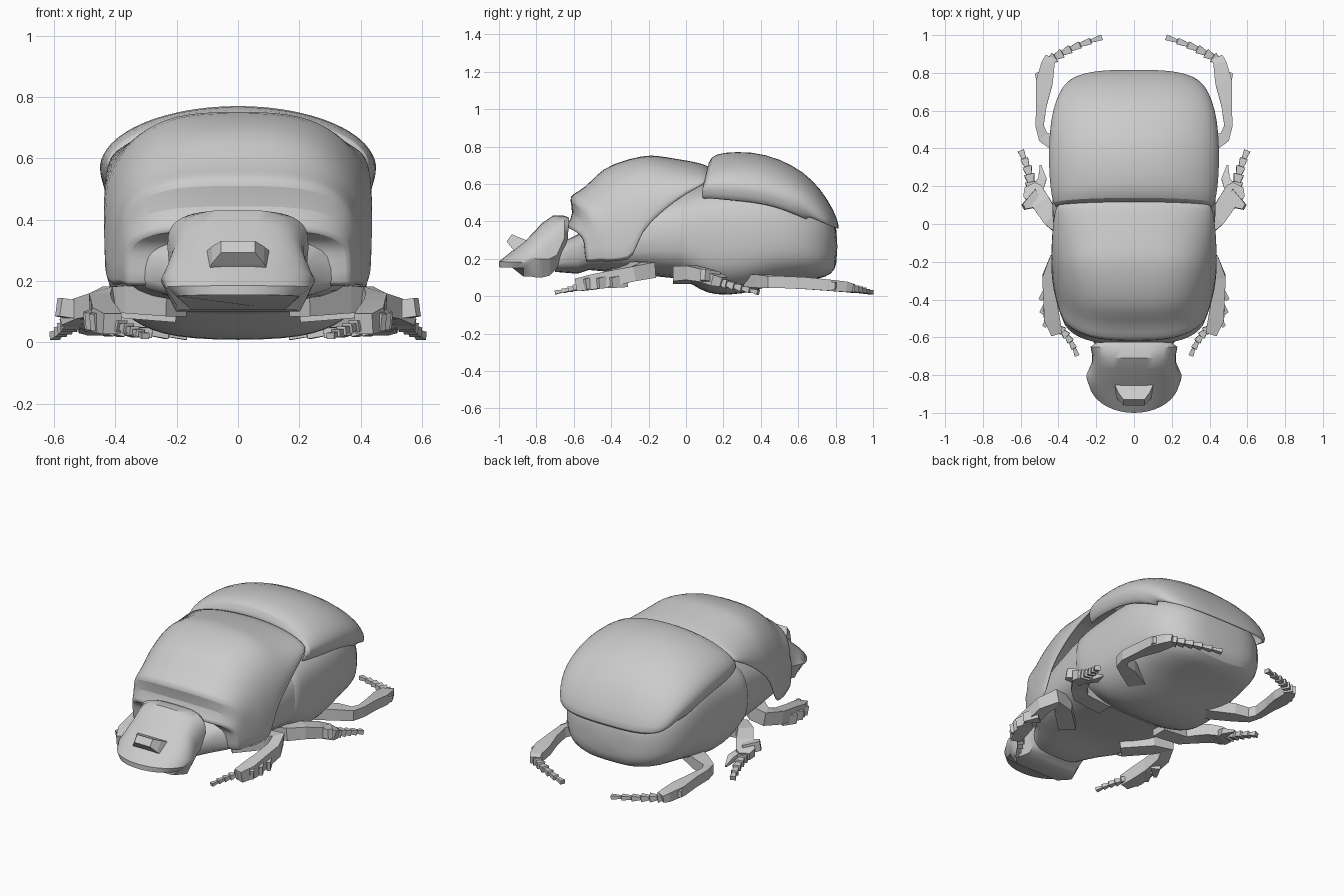
import bpy, bmesh, math
from mathutils import Vector


def loft(name, rings, closed=True, smooth=35, subsurf=0, thick=0, mirror=False):
    """Skin a list of equal-length rings; closed ones are tubes with capped ends."""
    bm = bmesh.new()
    rows = [[bm.verts.new(p) for p in r] for r in rings]
    n = len(rows[0])
    for a, b in zip(rows, rows[1:]):
        for j in range(n if closed else n - 1):
            k = (j + 1) % n
            bm.faces.new((a[j], a[k], b[k], b[j]))
    if closed:
        bm.faces.new(rows[0])
        bm.faces.new(rows[-1])
        bmesh.ops.recalc_face_normals(bm, faces=bm.faces)
    me = bpy.data.meshes.new(name)
    bm.to_mesh(me)
    bm.free()
    if smooth:
        me.polygons.foreach_set("use_smooth", [True] * len(me.polygons))
        me.set_sharp_from_angle(angle=math.radians(smooth))
    ob = bpy.data.objects.new(name, me)
    bpy.context.collection.objects.link(ob)
    if thick:
        m = ob.modifiers.new("shell", 'SOLIDIFY')
        m.thickness, m.offset = thick, -1
    if subsurf:
        m = ob.modifiers.new("subsurf", 'SUBSURF')
        m.levels = m.render_levels = subsurf
    if mirror:
        ob.modifiers.new("mirror", 'MIRROR')
    return ob


def power(v, e):
    return math.copysign(abs(v) ** e, v) if abs(v) > 1e-6 else 0.0


def arch(yt, zt, w, ye, ze, e, ey=None, ez=None, hem=0, inset=.025, n=20):
    """Arch from one side edge over the crown (yt, zt) to the other edge (w, ye, ze)."""
    pts = []
    for i in range(n + 1):
        a = math.pi * (i / n - 0.5)
        s, c = power(math.sin(a), e), power(math.cos(a), ez or e)
        cy = power(math.cos(a), ey or e)
        pts.append((w * s, ye + (yt - ye) * cy, ze + (zt - ze) * c))
    if hem:
        pts = [(-w + inset, ye, ze - hem)] + pts + [(w - inset, ye, ze - hem)]
    return pts


def oval(y, w, z0, z1, e=.68, n=28):
    """Full superellipse section at y."""
    out = []
    for i in range(n):
        a = 2 * math.pi * i / n
        out.append((w * power(math.cos(a), e), y,
                    (z0 + z1) / 2 + (z1 - z0) / 2 * power(math.sin(a), e)))
    return out


def limb(name, pts, mirror=True):
    """Box-section limb through points (x, y, z, half width, half height)."""
    rings = []
    for i, p in enumerate(pts):
        a, b = pts[max(i - 1, 0)], pts[min(i + 1, len(pts) - 1)]
        d = (Vector(b[:3]) - Vector(a[:3])).normalized()
        s = d.cross(Vector((0, 0, 1))).normalized()
        u = s.cross(d)
        c, w, h = Vector(p[:3]), p[3], p[4]
        rings.append([c + s * w + u * h, c - s * w + u * h,
                      c - s * w - u * h, c + s * w - u * h])
    return loft(name, rings, smooth=0, mirror=mirror)


def tarsus(name, p0, p1, p2, n=5, size=.026):
    """Foot of small flaring segments along a bent line."""
    p0, p1, p2 = Vector(p0), Vector(p1), Vector(p2)
    pts = []
    for i in range(n):
        for t, k in ((i / n, .55), ((i + .92) / n, 1)):
            q = p0 * (1 - t) ** 2 + p1 * 2 * t * (1 - t) + p2 * t * t
            w = size * k * (1 - .5 * t)
            pts.append((*q, w, w * .8))
    return limb(name, pts)


# wing cases
loft("wing_cases", [arch(*s[:6], hem=s[6]) for s in (
    (.11, .68, .41, .08, .56, 1, .05), (.13, .75, .43, .10, .58, 1, .06),
    (.20, .77, .447, .19, .575, 1, .065), (.35, .775, .455, .32, .565, 1, .065),
    (.50, .737, .453, .42, .55, .97, .065), (.63, .665, .445, .51, .52, .9, .06),
    (.72, .575, .435, .57, .485, .78, .05), (.795, .455, .41, .62, .45, .68, .035),
    (.825, .36, .385, .65, .42, .66, .02))],
    closed=False, thick=.02, subsurf=1)

# chest shield, with two lips across its front
loft("chest_shield", [arch(*s) for s in (
    (-.56, .34, .22, -.53, .185, .4, 1, .3), (-.57, .35, .30, -.545, .18, .6, 1.2, .3),
    (-.645, .365, .365, -.53, .18, .65, 1.3, .3), (-.635, .385, .372, -.52, .18, .65, 1.3, .3),
    (-.60, .44, .38, -.50, .18, .65, 1.3, .36), (-.625, .52, .39, -.475, .18, .66, 1.4, .4),
    (-.61, .545, .395, -.46, .18, .67, 1.4, .42), (-.54, .58, .405, -.435, .18, .68, 1.4, .5),
    (-.48, .65, .415, -.40, .18, .72, 1.4, .66), (-.40, .71, .428, -.35, .185, .72, 1.3, .66),
    (-.22, .757, .438, -.28, .19, .66, 1, .6), (-.15, .752, .44, -.25, .34, .7),
    (-.05, .735, .44, -.12, .46, .8), (.05, .718, .432, 0, .55, .9),
    (.13, .695, .415, .10, .60, 1))],
    closed=False, thick=.02, subsurf=1)

# abdomen and thorax underneath
loft("abdomen", [oval(*s) for s in (
    (-.06, .415, .11, .55), (-.02, .43, .095, .57), (.08, .435, .03, .60),
    (.15, .435, .005, .61), (.30, .435, .005, .63),
    (.46, .43, .06, .62), (.60, .405, .08, .55), (.71, .35, .09, .49),
    (.78, .26, .115, .43), (.81, .15, .17, .36))], subsurf=1)
loft("thorax", [oval(*s) for s in (
    (-.70, .17, .13, .27), (-.58, .24, .12, .33), (-.52, .34, .14, .36), (-.30, .385, .12, .48),
    (-.10, .41, .10, .55), (0, .42, .09, .57))])

# head with its blunt horn
loft("head", [arch(*s[:6], hem=s[6], inset=.05) for s in (
    (-1.0, .155, .20, -.87, .15, 1, .045), (-1.0, .185, .24, -.83, .18, 1, .075),
    (-.92, .25, .252, -.80, .20, .85, .1), (-.85, .305, .24, -.77, .20, .7, .1),
    (-.77, .39, .222, -.73, .20, .65, .09), (-.71, .432, .222, -.69, .22, .62, .07),
    (-.65, .43, .23, -.65, .31, .65, .05), (-.625, .42, .20, -.63, .34, .65, .03))])
limb("horn", [(0, -.86, .25, .11, .05), (0, -.91, .285, .085, .035),
              (0, -.945, .312, .055, .024)], mirror=False)

# front legs
limb("front_leg", [(.20, -.36, .13, .05, .045), (.34, -.23, .14, .05, .045),
                   (.42, -.20, .14, .04, .042), (.45, -.28, .12, .035, .04),
                   (.445, -.40, .095, .035, .042), (.435, -.50, .075, .042, .04),
                   (.41, -.58, .06, .03, .034)])
tarsus("front_foot", (.40, -.55, .06), (.34, -.59, .04), (.30, -.70, .02))
for i, (y, x) in enumerate(((-.37, .46), (-.44, .455), (-.51, .44))):
    limb("front_leg_tooth_%d" % (i + 1), [(x - .02, y + .04, .09 + y * .02, .028, .034),
                                          (x + .035, y - .03, .09 + y * .05, .01, .028)])

# middle legs
limb("middle_leg", [(.20, -.02, .10, .05, .035), (.38, -.02, .12, .05, .04),
                    (.44, .03, .125, .045, .038), (.49, .11, .11, .05, .034),
                    (.535, .17, .085, .055, .03), (.55, .20, .075, .03, .025)])
limb("middle_leg_tooth", [(.50, .14, .10, .05, .03), (.585, .09, .115, .015, .03)])
limb("middle_leg_spur", [(.515, .17, .08, .03, .022), (.485, .24, .06, .022, .018),
                         (.495, .31, .04, .004, .006)])
tarsus("middle_foot", (.54, .18, .075), (.55, .28, .05), (.60, .39, .02), size=.034)

# hind legs
limb("hind_leg", [(.25, .33, .085, .05, .035), (.40, .42, .08, .045, .035),
                  (.48, .46, .075, .03, .032), (.50, .52, .075, .022, .032),
                  (.49, .63, .07, .028, .032), (.475, .75, .06, .045, .03),
                  (.455, .85, .05, .035, .028), (.44, .88, .045, .03, .022)])
limb("hind_leg_tooth", [(.48, .72, .06, .03, .026), (.515, .80, .055, .01, .02)])
tarsus("hind_foot", (.45, .86, .045), (.36, .93, .035), (.165, .99, .02), n=6, size=.03)
